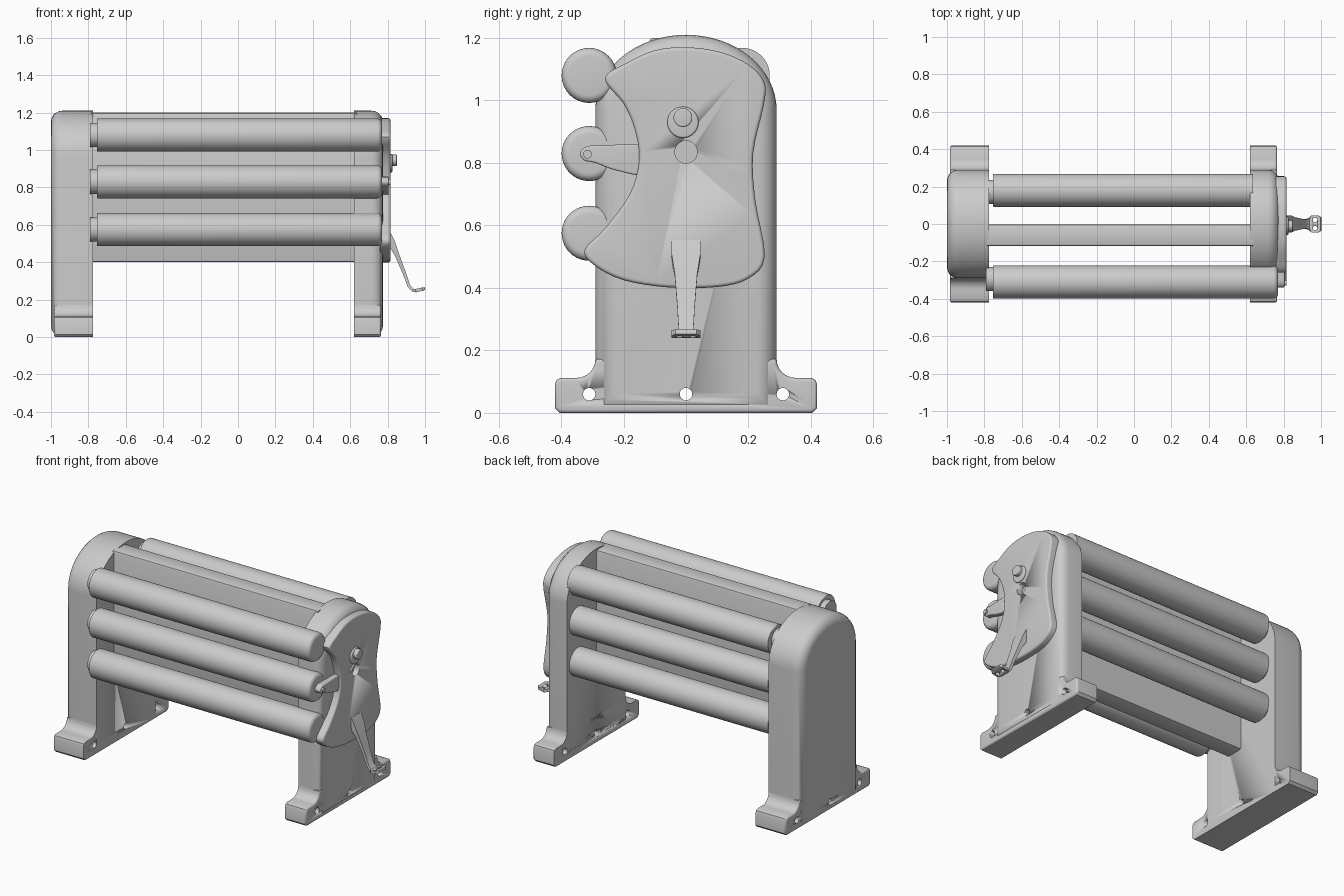
import bpy, bmesh, math
from mathutils import Vector, Matrix

cube = bpy.data.objects.get("Cube")
if cube:
    bpy.data.objects.remove(cube, do_unlink=True)

metal = bpy.data.materials.new("light_grey_metal")
metal.use_nodes = True
GREY = (0.6, 0.6, 0.6, 1)
metal.diffuse_color = GREY
metal.node_tree.nodes["Principled BSDF"].inputs["Base Color"].default_value = GREY


def finish(name, bm, angle=40):
    bmesh.ops.recalc_face_normals(bm, faces=bm.faces)
    mesh = bpy.data.meshes.new(name)
    bm.to_mesh(mesh)
    bm.free()
    mesh.materials.append(metal)
    ob = bpy.data.objects.new(name, mesh)
    bpy.context.collection.objects.link(ob)
    bpy.ops.object.select_all(action='DESELECT')
    bpy.context.view_layer.objects.active = ob
    ob.select_set(True)
    bpy.ops.object.shade_smooth_by_angle(angle=math.radians(angle))
    return ob


def prism(name, outline, x0, x1, rim0=0.0, rim1=0.0):
    """Extrude a (y, z) outline from x0 to x1 and round the rim at either end."""
    bm = bmesh.new()
    face = bm.faces.new([bm.verts.new((x0, y, z)) for y, z in outline])
    ext = bmesh.ops.extrude_face_region(bm, geom=[face])
    bmesh.ops.translate(bm, vec=(x1 - x0, 0, 0),
                        verts=[v for v in ext['geom'] if isinstance(v, bmesh.types.BMVert)])
    for x, r in ((x0, rim0), (x1, rim1)):
        if r:
            rim = [e for e in bm.edges if all(abs(v.co.x - x) < 1e-4 for v in e.verts)]
            bmesh.ops.bevel(bm, geom=rim, offset=r, segments=5, profile=0.5, affect='EDGES')
    return finish(name, bm)


def rod(name, x0, x1, y, z, r, rim0=0.0, rim1=0.0, n=40):
    ring = [(y + r * math.cos(2 * math.pi * i / n), z + r * math.sin(2 * math.pi * i / n))
            for i in range(n)]
    return prism(name, ring, x0, x1, rim0, rim1)


def smooth_loop(points, steps=4):
    """Closed Catmull-Rom curve through the points."""
    p = [Vector(q) for q in points]
    out = []
    for i in range(len(p)):
        a, b, c, d = (p[(i + k) % len(p)] for k in (-1, 0, 1, 2))
        for s in range(steps):
            t = s / steps
            out.append(0.5 * (2 * b + (c - a) * t + (2 * a - 5 * b + 4 * c - d) * t ** 2
                              + (3 * b - a - 3 * c + d) * t ** 3))
    return [tuple(q) for q in out]


def cut(ob, cutters):
    bpy.context.view_layer.objects.active = ob
    for c in cutters:
        m = ob.modifiers.new("hole", 'BOOLEAN')
        m.operation, m.solver, m.object = 'DIFFERENCE', 'EXACT', c
        bpy.ops.object.modifier_apply(modifier=m.name)


# Outlines of the arched end frames and their feet
HALF = 0.29
arch = [(HALF * math.cos(math.pi * i / 32), 0.97 + 0.24 * math.sin(math.pi * i / 32))
        for i in range(33)]
body = [(-HALF, 0.0), (HALF, 0.0)] + arch
half_foot = [(0.405, 0), (0.42, 0.015), (0.42, 0.09), (0.415, 0.105), (0.40, 0.112)]
half_foot += [(0.35 - 0.06 * math.sin(a * math.pi / 12), 0.172 - 0.06 * math.cos(a * math.pi / 12))
              for a in range(7)]
foot = half_foot + [(-y, z) for y, z in reversed(half_foot)]

# End frames with three bolt holes each
bolt_cutters = [rod("bolt_cutter", -1.1, 1.1, y, 0.06, 0.02, n=16) for y in (-0.31, 0, 0.31)]
for side, outer, inner, foot_outer in (("right", -1.0, -0.775, -0.985), ("left", 0.775, 0.62, 0.765)):
    cut(prism(side + "_end_frame", body, outer, inner, rim0=0.06), bolt_cutters)
    cut(prism(side + "_foot", foot, foot_outer, inner, rim0=0.012), bolt_cutters)
for c in bolt_cutters:
    bpy.data.objects.remove(c, do_unlink=True)

# Central panel, flaring slightly where it meets the frames
bm = bmesh.new()
bmesh.ops.create_cube(bm, size=1, matrix=Matrix.Translation((-0.075, -0.06, 0.8))
                      @ Matrix.Diagonal((1.42, 0.115, 0.8, 1)))
long_edges = [e for e in bm.edges if abs(e.verts[0].co.x - e.verts[1].co.x) > 1]
bmesh.ops.bevel(bm, geom=long_edges, offset=0.012, segments=2, profile=0.5, affect='EDGES')
finish("central_panel", bm)

# Front and back rollers, with short axles into the frame
for level, z in (("upper", 1.08), ("middle", 0.83), ("lower", 0.575)):
    for row, y, end, rim in (("front", -0.31, 0.77, 0.025), ("back", 0.18, 0.635, 0.0)):
        rod(f"{level}_{row}_roller", -0.755, end, y, z, 0.088, 0.004, rim)
        rod(f"{level}_{row}_axle", -0.79, -0.75, y * 0.95, z, 0.065)

# Shaped cover plate with a round opening
cover = smooth_loop([(-0.26, 1.07), (-0.19, 1.12), (-0.1, 1.16), (0, 1.17), (0.11, 1.155),
                     (0.2, 1.115), (0.25, 1.06), (0.25, 0.99), (0.215, 0.83), (0.222, 0.68),
                     (0.252, 0.5), (0.2, 0.43), (0.1, 0.403), (-0.06, 0.402), (-0.2, 0.425),
                     (-0.29, 0.47), (-0.325, 0.52), (-0.26, 0.59), (-0.18, 0.7),
                     (-0.15, 0.81), (-0.165, 0.91), (-0.2, 0.99)])
plate = prism("cover_plate", cover, 0.76, 0.815, rim1=0.012)
opening = rod("opening_cutter", 0.78, 0.9, 0, 0.835, 0.036, n=24)
cut(plate, [opening])
bpy.data.objects.remove(opening, do_unlink=True)
rod("peg_collar", 0.80, 0.825, -0.01, 0.93, 0.05, rim1=0.006)
rod("adjusting_peg", 0.80, 0.85, -0.01, 0.945, 0.03, rim1=0.005)

# Adjusting lever across the middle front roller
lever = smooth_loop([(-0.34, 0.83), (-0.32, 0.852), (-0.27, 0.856), (-0.13, 0.852),
                     (-0.13, 0.765), (-0.22, 0.775), (-0.29, 0.8), (-0.325, 0.808)])
prism("adjusting_lever", lever, 0.765, 0.805, rim1=0.006)
rod("lever_pin", 0.79, 0.815, -0.315, 0.828, 0.014, n=16)

# Crank: a hub block, a tapering bent arm and a flat grip
bm = bmesh.new()
sections = [(0.80, 0.545, 0.046, 0.02), (0.822, 0.50, 0.046, 0.02), (0.85, 0.44, 0.036, 0.012),
            (0.89, 0.34, 0.028, 0.009), (0.915, 0.27, 0.024, 0.008), (0.935, 0.25, 0.03, 0.008),
            (0.95, 0.248, 0.046, 0.009), (0.985, 0.256, 0.046, 0.009), (1.0, 0.26, 0.034, 0.007)]
rings = []
for i, (x, z, w, t) in enumerate(sections):
    a, b = sections[max(i - 1, 0)], sections[min(i + 1, len(sections) - 1)]
    d = Vector((b[0] - a[0], 0, b[1] - a[1])).normalized()
    n = Vector((-d.z, 0, d.x)) * t
    c = Vector((x, 0, z))
    rings.append([bm.verts.new(c + n * s + Vector((0, w * k, 0)))
                  for s, k in ((1, 1), (1, -1), (-1, -1), (-1, 1))])
for r, q in zip(rings, rings[1:]):
    for k in range(4):
        bm.faces.new((r[k], r[(k + 1) % 4], q[(k + 1) % 4], q[k]))
bm.faces.new(rings[0])
bm.faces.new(rings[-1])
bmesh.ops.recalc_face_normals(bm, faces=bm.faces)
crank = finish("crank_arm", bm, 35)
grip_cutters = []
for y in (-0.022, 0.022):
    bm = bmesh.new()
    bmesh.ops.create_cone(bm, cap_ends=True, segments=16, radius1=0.012, radius2=0.012, depth=0.1,
                          matrix=Matrix.Translation((0.968, y, 0.25)))
    grip_cutters.append(finish("grip_cutter", bm))
cut(crank, grip_cutters)
for c in grip_cutters:
    bpy.data.objects.remove(c, do_unlink=True)
